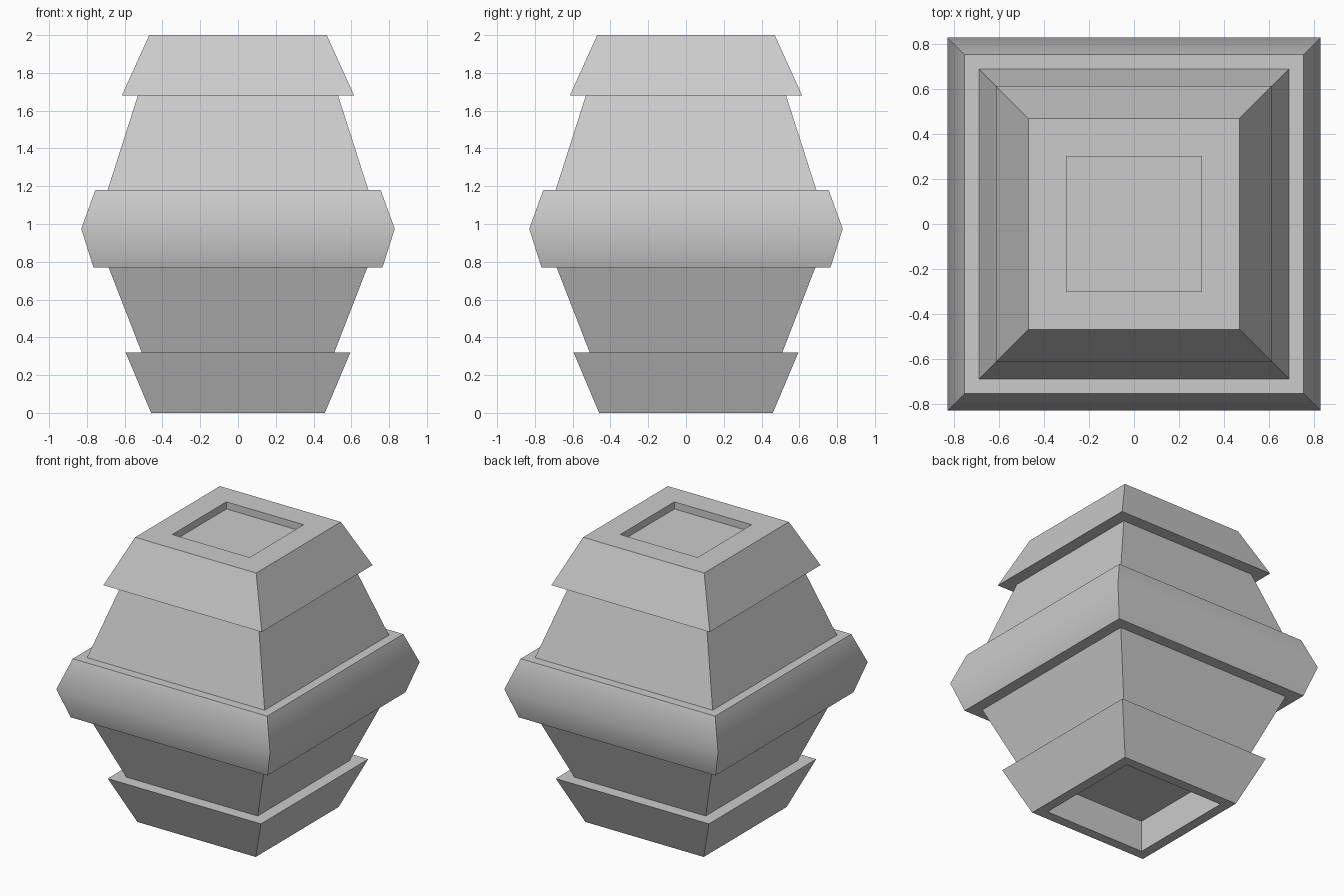
import bpy
import bmesh
import math

cube = bpy.data.objects.get("Cube")
if cube:
    bpy.data.objects.remove(cube, do_unlink=True)

# One plain grey for the whole body
grey = bpy.data.materials.new("plain_grey")
grey.use_nodes = True
colour = (0.6, 0.6, 0.6, 1.0)
grey.diffuse_color = colour
grey.node_tree.nodes["Principled BSDF"].inputs["Base Color"].default_value = colour


def square_stack(name, profile):
    """Join square rings, given as (half width, height), and cap both ends."""
    bm = bmesh.new()
    rings = []
    for half, z in profile:
        corners = [(-1, -1), (1, -1), (1, 1), (-1, 1)]
        rings.append([bm.verts.new((x * half, y * half, z)) for x, y in corners])
    for low, high in zip(rings, rings[1:]):
        for i in range(4):
            j = (i + 1) % 4
            bm.faces.new((low[i], low[j], high[j], high[i]))
    bm.faces.new(rings[0][::-1])
    bm.faces.new(rings[-1])
    bmesh.ops.recalc_face_normals(bm, faces=bm.faces)
    mesh = bpy.data.meshes.new(name)
    bm.to_mesh(mesh)
    bm.free()
    mesh.materials.append(grey)
    obj = bpy.data.objects.new(name, mesh)
    bpy.context.collection.objects.link(obj)
    bpy.ops.object.select_all(action="DESELECT")
    obj.select_set(True)
    bpy.context.view_layer.objects.active = obj
    bpy.ops.object.shade_smooth_by_angle(angle=math.radians(45))
    return obj


# Hollow foot, lower taper, belt, upper taper and recessed cap in one skin
square_stack("stacked_lantern_body", [
    (0.39, 0.22), (0.39, 0.0),                   # hollow under the foot
    (0.46, 0.0), (0.595, 0.32), (0.51, 0.32),    # flared foot
    (0.685, 0.77), (0.765, 0.77),                # lower taper
    (0.83, 0.975), (0.755, 1.18), (0.69, 1.18),  # pointed belt
    (0.53, 1.68), (0.615, 1.68),                 # upper taper
    (0.47, 2.0), (0.30, 2.0), (0.30, 1.95),      # cap and its recess
])
